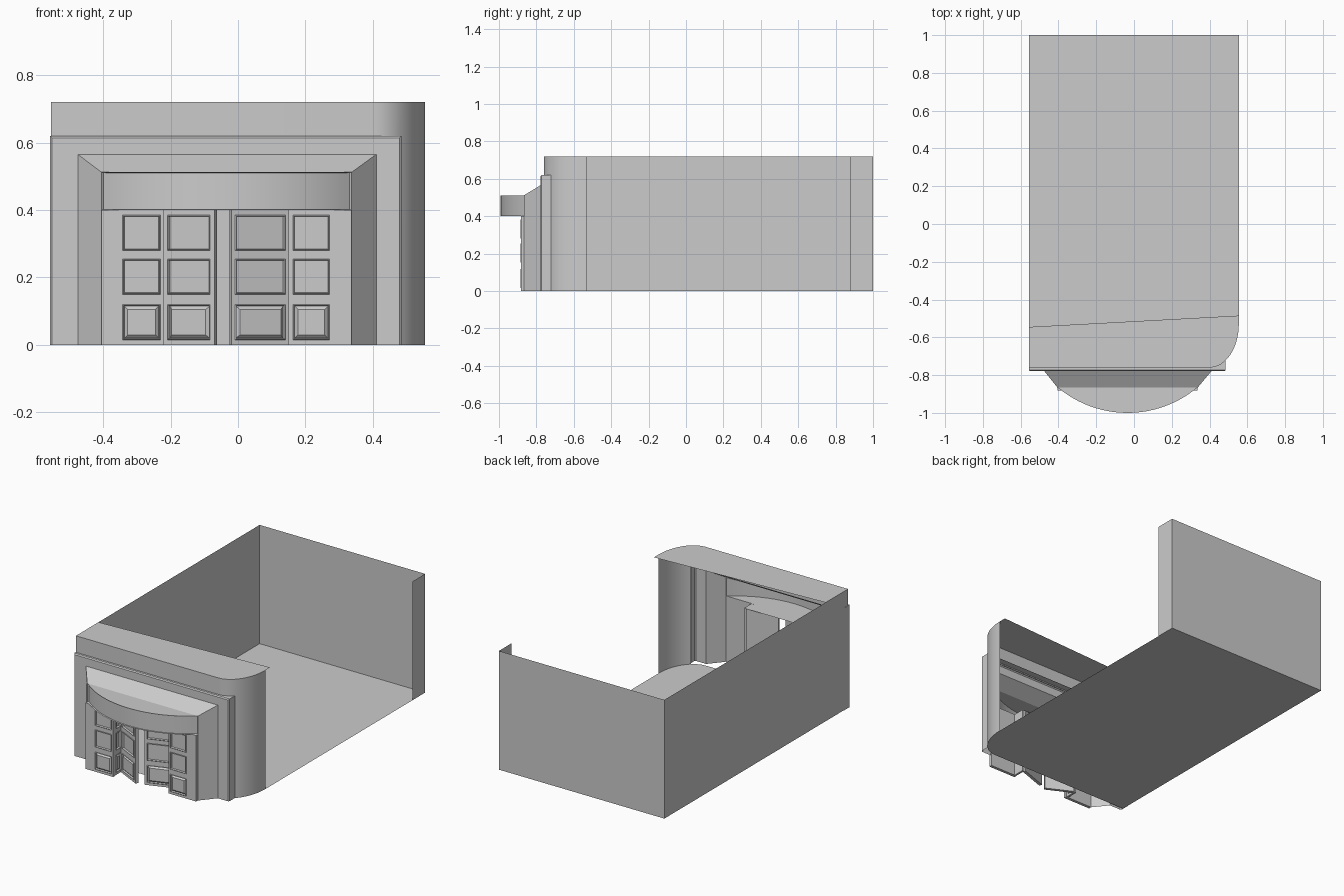
import bpy, bmesh, math
from mathutils import Vector

if "Cube" in bpy.data.objects:
    bpy.data.objects.remove(bpy.data.objects["Cube"])

H = 0.72            # wall height
X = 0.555           # half width of the room
DOOR_H = 0.40


def finish(name, bm, smooth=False):
    me = bpy.data.meshes.new(name)
    bm.to_mesh(me)
    bm.free()
    ob = bpy.data.objects.new(name, me)
    bpy.context.collection.objects.link(ob)
    if smooth:
        bpy.ops.object.select_all(action='DESELECT')
        ob.select_set(True)
        bpy.context.view_layer.objects.active = ob
        bpy.ops.object.shade_smooth_by_angle(angle=math.radians(30))
    return ob


def polygon(name, pts, z):
    bm = bmesh.new()
    bm.faces.new([bm.verts.new((x, y, z)) for x, y in pts])
    return finish(name, bm)


def strip(bm, path, z0, z1):
    """Vertical wall following a plan path."""
    lo = [bm.verts.new((x, y, z0)) for x, y in path]
    hi = [bm.verts.new((x, y, z1)) for x, y in path]
    return [bm.faces.new((lo[i], lo[i + 1], hi[i + 1], hi[i]))
            for i in range(len(path) - 1)]


# Plan of the front wall with its rounded right corner
corner = [(0.40 + 0.155 * math.sin(math.radians(7.5 * i)),
           -0.53 - 0.23 * math.cos(math.radians(7.5 * i))) for i in range(13)]
front = [(-X, -0.76)] + corner

# Room shell
polygon("floor", front + [(X, 1), (-X, 1)], 0)
polygon("roof_strip", front + [(X, -0.485), (-X, -0.545)], H)
bm = bmesh.new()
strip(bm, [(X, 0.88), (X, 1), (-X, 1), (-X, -0.76)], 0, H)
finish("room_walls", bm)

# Front wall: header over the entrance and the curved corner beside it
bm = bmesh.new()
strip(bm, front, 0.612, H)
strip(bm, corner[4:], 0, 0.612)
bmesh.ops.remove_doubles(bm, verts=bm.verts, dist=1e-5)
finish("front_wall", bm, True)

# Entrance surround: nested door-shaped rings from outer edge to splayed portal
rings = [(-0.557, 0.485, 0.620, -0.720), (-0.557, 0.485, 0.620, -0.773),
         (-0.551, 0.479, 0.614, -0.779), (-0.475, 0.410, 0.565, -0.779),
         (-0.405, 0.337, 0.512, -0.866)]
bm = bmesh.new()
loops = [[bm.verts.new(p) for p in
          ((a, y, 0), (a, y, z), (b, y, z), (b, y, 0))] for a, b, z, y in rings]
for o, n in zip(loops, loops[1:]):
    for i in range(3):
        bm.faces.new((o[i], o[i + 1], n[i + 1], n[i]))
bmesh.ops.recalc_face_normals(bm, faces=bm.faces)
finish("entrance_surround", bm)

# Bowed canopy with a recessed blank fascia
cx, cy, r = -0.034, -0.425, 0.575
half = math.asin(0.371 / r)
N = 24
arc = [(cx + r * math.sin(t), cy - r * math.cos(t))
       for t in (half * (2 * i / N - 1) for i in range(N + 1))]
bm = bmesh.new()
faces = strip(bm, arc, DOOR_H, 0.512)
bmesh.ops.inset_region(bm, faces=faces, thickness=0.009, depth=0, use_boundary=True)
bmesh.ops.inset_region(bm, faces=faces, thickness=0.002, depth=-0.008, use_boundary=True)
finish("canopy_fascia", bm, True)
polygon("canopy_top", arc, 0.512)
polygon("canopy_soffit", arc + [(0.15, -0.866), (0.155, -0.79),
                                (-0.225, -0.79), (-0.22, -0.866)], DOOR_H)


# Panelled door leaf: two windows over one raised panel, facing right of p0->p1
def door_leaf(name, p0, p1, m0, m1, thick=0.018):
    p0, p1 = Vector((*p0, 0)), Vector((*p1, 0))
    d = (p1 - p0).normalized()
    w = (p1 - p0).length
    back = Vector((-d.y, d.x, 0)) * thick
    us = [0, m0, w - m1, w]
    zs = [0, 0.015, 0.12, 0.15, 0.255, 0.28, 0.385, DOOR_H]
    bm = bmesh.new()
    g = [[bm.verts.new(p0 + d * u + Vector((0, 0, z))) for u in us] for z in zs]
    panels = []
    for j in range(7):
        for i in range(3):
            f = bm.faces.new((g[j][i], g[j][i + 1], g[j + 1][i + 1], g[j + 1][i]))
            if i == 1 and j in (1, 3, 5):
                panels.append(f)
    # plain back and edges
    rim = [g[0][0], g[0][3], g[7][3], g[7][0]]
    rear = [bm.verts.new(v.co + back) for v in rim]
    bm.faces.new(rear[::-1])
    for i in range(4):
        k = (i + 1) % 4
        bm.faces.new((rim[k], rim[i], rear[i], rear[k]))
    bm.normal_update()
    # beaded window recesses and the raised lower panel
    bmesh.ops.inset_individual(bm, faces=panels, thickness=0.004, depth=0.003)
    bmesh.ops.inset_individual(bm, faces=panels, thickness=0.003, depth=-0.011)
    bmesh.ops.inset_individual(bm, faces=panels[:1], thickness=0.014, depth=0.009)
    return finish(name, bm)


# Fixed side leaves, folded returns and half-open centre leaves
door_leaf("left_side_leaf", (-0.405, -0.882), (-0.22, -0.882), 0.063, 0.010)
door_leaf("right_side_leaf", (0.15, -0.882), (0.337, -0.882), 0.013, 0.065)
door_leaf("left_return", (-0.222, -0.864), (-0.222, -0.795), 0.012, 0.012, 0.012)
door_leaf("right_return", (0.152, -0.795), (0.152, -0.864), 0.012, 0.012, 0.012)
door_leaf("left_centre_leaf", (-0.222, -0.805), (-0.07, -0.882), 0.014, 0.014)
door_leaf("right_centre_leaf", (-0.02, -0.865), (0.152, -0.805), 0.012, 0.012)
